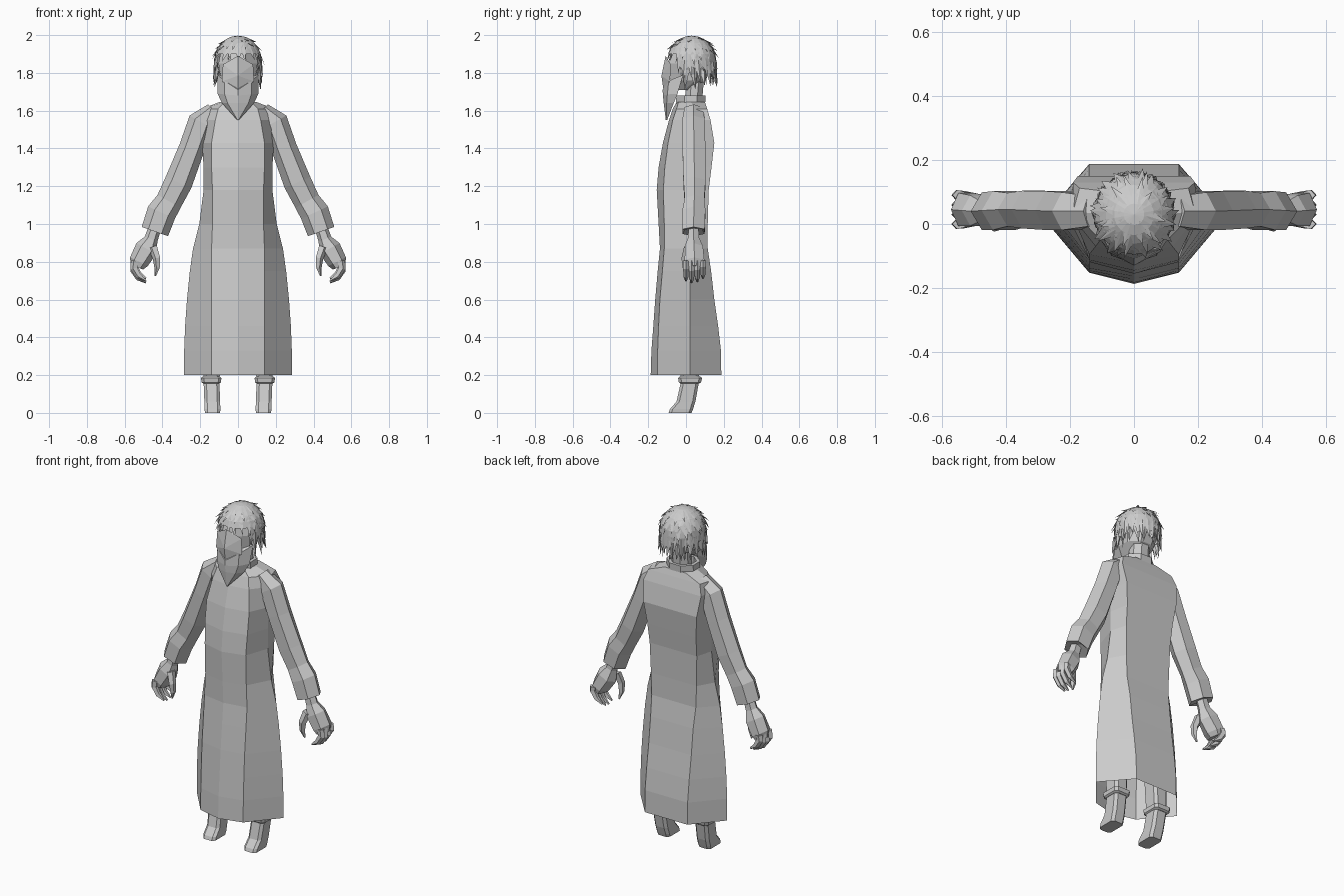
import bpy, bmesh, math, random
from mathutils import Vector as V

if "Cube" in bpy.data.objects:
    bpy.data.objects.remove(bpy.data.objects["Cube"])

random.seed(4)
grey = bpy.data.materials.new("plain grey")
grey.diffuse_color = (0.6, 0.6, 0.6, 1)
grey.use_nodes = True
grey.node_tree.nodes["Principled BSDF"].inputs["Base Color"].default_value = grey.diffuse_color


def finish(bm, name, mirror=False):
    bmesh.ops.recalc_face_normals(bm, faces=bm.faces)
    me = bpy.data.meshes.new(name)
    bm.to_mesh(me)
    bm.free()
    me.materials.append(grey)
    ob = bpy.data.objects.new(name, me)
    bpy.context.collection.objects.link(ob)
    if mirror:
        ob.modifiers.new("mirror", 'MIRROR')
    return ob


def add_loft(bm, rings, bottom=True, top=True):
    rows = [[bm.verts.new(p) for p in r] for r in rings]
    n = len(rows[0])
    for a, b in zip(rows, rows[1:]):
        for i in range(n):
            j = (i + 1) % n
            bm.faces.new((a[i], a[j], b[j], b[i]))
    if bottom:
        bm.faces.new(rows[0])
    if top:
        bm.faces.new(rows[-1])


def loft(name, rings, bottom=True, top=True, mirror=False):
    bm = bmesh.new()
    add_loft(bm, rings, bottom, top)
    return finish(bm, name, mirror)


def oval(z, cx, cy, rx, ry, n=8):
    return [(cx + rx * math.cos(math.tau * (i + .5) / n),
             cy + ry * math.sin(math.tau * (i + .5) / n), z) for i in range(n)]


def limb_rings(path, n=6):
    """path of (x, y, z, radius in the xz plane, radius in y)"""
    rings = []
    for k, (x, y, z, r, ry) in enumerate(path):
        a, b = path[max(k - 1, 0)], path[min(k + 1, len(path) - 1)]
        side = V((-(b[2] - a[2]), 0, b[0] - a[0])).normalized()
        rings.append([V((x, y, z)) + side * r * math.cos(math.tau * i / n)
                      + V((0, ry * math.sin(math.tau * i / n), 0)) for i in range(n)])
    return rings


# Robe: z, front centre y, front edge x and y, side x and y, back edge x and y
robe = [
    (0.20, -.187, .14, -.152, .285, .02, .14, .187),
    (0.33, -.183, .14, -.150, .285, .02, .14, .185),
    (0.46, -.173, .14, -.145, .28, .02, .14, .17),
    (0.60, -.163, .14, -.138, .27, .02, .14, .15),
    (0.75, -.150, .14, -.125, .255, .02, .14, .133),
    (0.87, -.138, .14, -.115, .238, .02, .145, .115),
    (1.00, -.145, .135, -.115, .205, .02, .15, .115),
    (1.18, -.155, .135, -.120, .182, .02, .155, .12),
    (1.30, -.145, .14, -.112, .182, .02, .16, .135),
    (1.43, -.122, .14, -.095, .19, .02, .175, .15),
    (1.55, -.090, .12, -.070, .20, .03, .19, .13),
    (1.61, -.070, .105, -.050, .19, .04, .17, .112),
    (1.645, -.050, .07, -.040, .10, .03, .07, .10),
]
loft("robe", [[(0, c, z), (fx, fy, z), (sx, sy, z), (bx, by, z),
               (-bx, by, z), (-sx, sy, z), (-fx, fy, z)]
              for z, c, fx, fy, sx, sy, bx, by in robe], bottom=False)

# Sleeves with flared cuffs
loft("sleeve", limb_rings([
    (.13, .04, 1.605, .04, .055), (.195, .04, 1.54, .07, .068), (.245, .042, 1.40, .068, .07),
    (.315, .045, 1.22, .074, .068), (.365, .045, 1.12, .07, .06), (.405, .042, 1.06, .078, .07),
    (.44, .04, .96, .074, .068), (.435, .04, .975, .05, .045)]), mirror=True)

# Hands: wrist and palm, four curled fingers, thumb
bm = bmesh.new()
add_loft(bm, limb_rings([(.44, .04, .98, .034, .03), (.46, .04, .92, .036, .034),
                         (.485, .042, .87, .06, .055), (.525, .045, .80, .052, .06),
                         (.535, .045, .77, .035, .05)]))
for i in range(4):
    y = .0 + i * .03
    dz = (.0, -.01, -.005, .012)[i]
    add_loft(bm, limb_rings([(.545, y, .805, .022, .017), (.55, y, .765 + dz, .021, .016),
                             (.525, y, .725 + dz, .017, .014), (.487, y, .70 + dz, .005, .005)], 5))
add_loft(bm, limb_rings([(.45, .01, .88, .026, .022), (.43, -.005, .82, .022, .02),
                         (.427, -.003, .77, .016, .016), (.437, .005, .725, .004, .005)], 5))
finish(bm, "hand", True)

# Boots with the legs hidden under the robe, and a boot band


def foot(z, x0, x1, y0, y1):
    d = .015
    return [(x0 + d, y0, z), (x1 - d, y0, z), (x1, y0 + d, z), (x1, y1 - d, z),
            (x1 - d, y1, z), (x0 + d, y1, z), (x0, y1 - d, z), (x0, y0 + d, z)]


loft("boot", [foot(0, .095, .175, -.092, .03), foot(.02, .093, .177, -.085, .037),
              foot(.06, .095, .178, -.05, .05), foot(.16, .098, .182, -.028, .068),
              foot(.5, .085, .185, -.04, .07), foot(.8, .06, .18, -.05, .07)], mirror=True)
loft("boot_band", [foot(.155, .1, .184, -.03, .07), foot(.162, .09, .193, -.038, .08),
                   foot(.185, .088, .196, -.042, .085), foot(.195, .1, .184, -.03, .07)],
     mirror=True)

# Neck and stand-up collar
loft("neck", [oval(1.6, 0, .035, .06, .05), oval(1.78, 0, .05, .06, .05)])
loft("collar", [oval(1.62, 0, .025, .095, .082), oval(1.68, 0, .025, .095, .085),
                oval(1.68, 0, .025, .075, .065), oval(1.63, 0, .025, .075, .065)],
     bottom=False, top=False)

# Head
loft("head", [oval(1.71, 0, -.03, .055, .06), oval(1.76, 0, .01, .095, .10),
              oval(1.85, 0, .025, .112, .125), oval(1.93, 0, .03, .095, .105),
              oval(1.97, 0, .03, .04, .05)])

# Face with a nose ridge
bm = bmesh.new()
rim = [bm.verts.new(p) for p in
       ((0, -.108, 1.89), (.08, -.08, 1.845), (.085, -.085, 1.755), (0, -.118, 1.70),
        (-.085, -.085, 1.755), (-.08, -.08, 1.845))]
nose = bm.verts.new((0, -.13, 1.785))
for i in range(6):
    bm.faces.new((rim[i], rim[(i + 1) % 6], nose))
bm.faces.new(rim)
finish(bm, "face")

# Pointed beard
beard = []
for z, w, yf, ys, lift in ((1.55, .004, -.107, -.1, 0), (1.64, .085, -.118, -.065, 0),
                           (1.68, .108, -.122, -.045, .01), (1.71, .11, -.124, -.015, .08)):
    ym = yf * .7 + ys * .3
    beard.append([(0, yf, z), (w * .65, ym, z + lift * .6), (w, ys, z + lift),
                  (-w, ys, z + lift), (-w * .65, ym, z + lift * .6)])
loft("beard", beard)

# Hair cap, cut away from the face
bm = bmesh.new()
bmesh.ops.create_uvsphere(bm, u_segments=18, v_segments=12, radius=1)
for v in bm.verts:
    v.co = V((v.co.x * .125, .03 + v.co.y * .13, 1.865 + v.co.z * .132))
bmesh.ops.delete(bm, geom=[f for f in bm.faces if f.calc_center_median().z <
                           (1.89 if f.calc_center_median().y < -.03 else 1.79)], context='FACES')
finish(bm, "hair_cap")


# Spiky hair locks, in rows running down the head
def scalp(az, el, s=1.0):
    return V((.125 * s * math.cos(el) * math.cos(az),
              .03 + .13 * s * math.cos(el) * math.sin(az), 1.865 + .13 * s * math.sin(el)))


bm = bmesh.new()
for el, count, drop in ((66, 9, .05), (48, 15, .06), (30, 20, .07), (12, 24, .085),
                        (-8, 24, .10), (-24, 22, .09)):
    for i in range(count):
        az = math.tau * (i + random.uniform(-.3, .3)) / count
        e = math.radians(el + random.uniform(-6, 6))
        if el < 25 and math.sin(az) < (-.72 if el > 0 else -.45):
            continue
        w = random.uniform(.1, .16) / max(math.cos(e), .45)
        a, b = scalp(az - w, e, 1.0), scalp(az + w, e, 1.0)
        crown, inner = scalp(az, e + .2, 1.02), scalp(az, e - .1, .94)
        down = e - drop * random.uniform(.8, 1.2) / .13
        if down > -.5:
            tip = scalp(az + random.uniform(-.12, .12), down, random.uniform(1.08, 1.17))
        else:
            tip = scalp(az + random.uniform(-.1, .1), -.2, random.uniform(1.0, 1.1))
            tip.z = scalp(az, e).z - drop * random.uniform(.8, 1.15)
        tip.z = max(tip.z, 1.70)
        vs = [bm.verts.new(p) for p in (crown, a, inner, b, tip)]
        for k in ((0, 1, 4), (1, 2, 4), (2, 3, 4), (3, 0, 4), (0, 1, 2), (0, 2, 3)):
            bm.faces.new([vs[j] for j in k])
finish(bm, "hair_locks")
